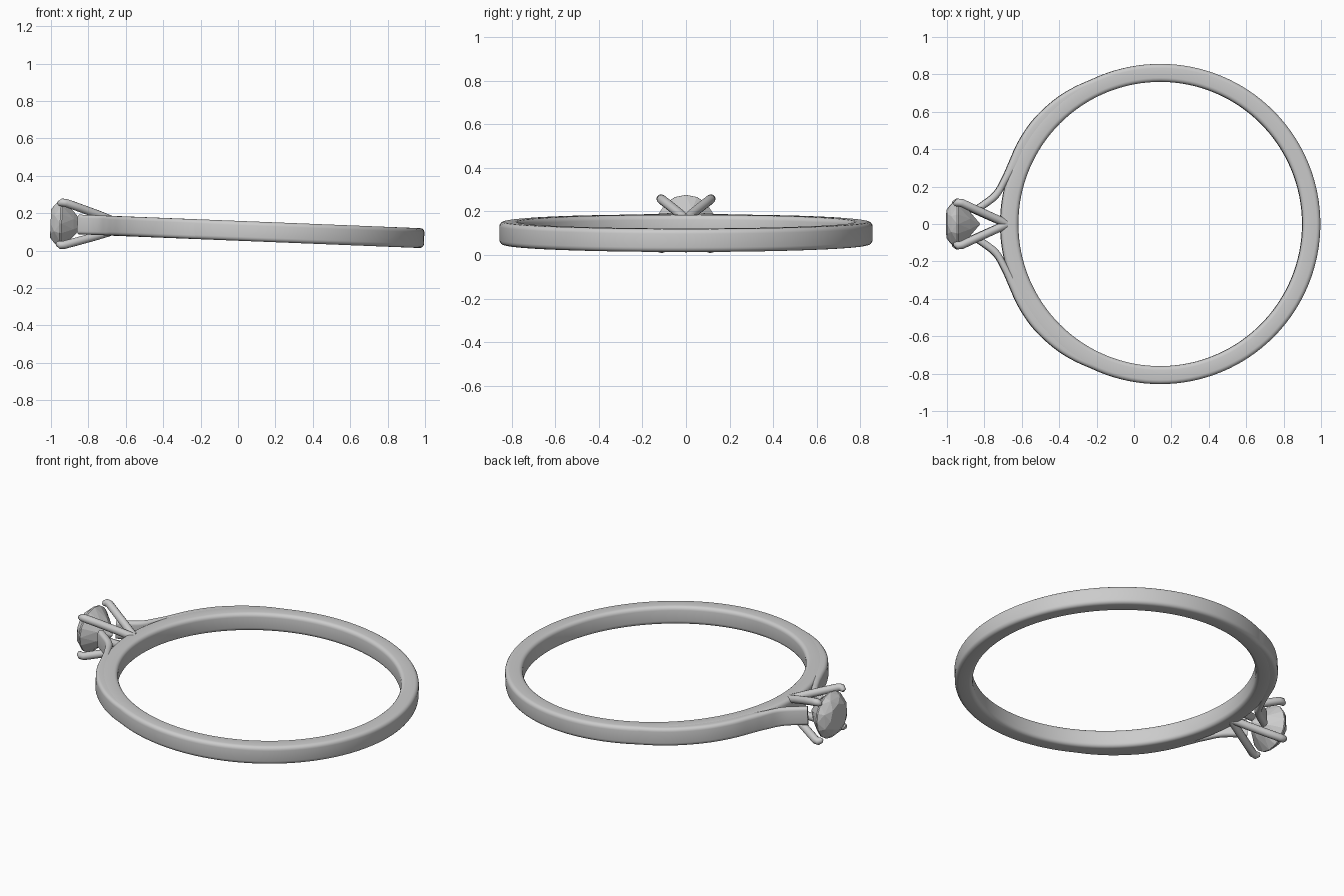
import bpy, bmesh, math
from mathutils import Vector, Euler

if "Cube" in bpy.data.objects:
    bpy.data.objects.remove(bpy.data.objects["Cube"])

CENTRE = Vector((0.14, 0, 0.1))   # middle of the band
TILT = Euler((0, 0.04, 0))        # whole ring leans slightly, head end up


def place(obj):
    obj.location, obj.rotation_euler = CENTRE, TILT
    bpy.context.collection.objects.link(obj)
    bpy.context.view_layer.objects.active = obj
    return obj


def smooth(obj, angle=40):
    bpy.ops.object.select_all(action='DESELECT')
    obj.select_set(True)
    bpy.context.view_layer.objects.active = obj
    bpy.ops.object.shade_smooth_by_angle(angle=math.radians(angle))


def mesh_object(name, bm):
    bmesh.ops.recalc_face_normals(bm, faces=bm.faces)
    me = bpy.data.meshes.new(name)
    bm.to_mesh(me)
    bm.free()
    return place(bpy.data.objects.new(name, me))


def mirror(obj, y, z):
    m = obj.modifiers.new("Mirror", 'MIRROR')
    m.use_axis = (False, y, z)
    m.use_mirror_merge = False


def spline(pts, steps=6):
    """Catmull-Rom through plan points"""
    p = [Vector(q) for q in pts]
    p = [2 * p[0] - p[1]] + p + [2 * p[-1] - p[-2]]
    out = []
    for i in range(1, len(p) - 2):
        a, b, c, d = p[i - 1:i + 3]
        for s in range(steps):
            t = s / steps
            out.append(0.5 * (2 * b + (c - a) * t + (2 * a - 5 * b + 4 * c - d) * t * t
                              + (3 * b - a - 3 * c + d) * t ** 3))
    return out + [p[-2]]


def loft(name, inner, outer, half, round_max, closed):
    """Rounded-rectangle section swept between an inner and an outer plan line"""
    bm = bmesh.new()
    rings = []
    for a, b in zip(inner, outer):
        width = (b - a).length
        u = (b - a) / width
        r = min(round_max, width * 0.45)
        ring = []
        for cx, cz, start in ((width - r, half - r, 0), (r, half - r, 90),
                              (r, -half + r, 180), (width - r, -half + r, 270)):
            for k in range(5):
                t = math.radians(start + 22.5 * k)
                q = a + u * (cx + r * math.cos(t))
                ring.append(bm.verts.new((q.x, q.y, cz + r * math.sin(t))))
        rings.append(ring)
    n = len(rings[0])
    for i in range(len(rings) if closed else len(rings) - 1):
        r0, r1 = rings[i], rings[(i + 1) % len(rings)]
        for k in range(n):
            bm.faces.new((r0[k], r0[(k + 1) % n], r1[(k + 1) % n], r1[k]))
    if not closed:
        bm.faces.new(rings[0])
        bm.faces.new(rings[-1])
    return mesh_object(name, bm)


# Band
def circle(r, n=128):
    return [Vector((r * math.cos(2 * math.pi * i / n), r * math.sin(2 * math.pi * i / n)))
            for i in range(n)]


smooth(loft("band", circle(0.76), circle(0.856), 0.053, 0.022, True))

# Flared shoulders that split off the band and hold the head
outer = [(-0.34, 0.784), (-0.46, 0.732), (-0.57, 0.662), (-0.68, 0.558), (-0.76, 0.44),
         (-0.81, 0.33), (-0.848, 0.245), (-0.897, 0.165), (-1.0, 0.088)]
inner = [(-0.31, 0.725), (-0.42, 0.67), (-0.52, 0.60), (-0.62, 0.503), (-0.70, 0.40),
         (-0.765, 0.30), (-0.818, 0.222), (-0.872, 0.135), (-0.98, 0.055)]
shoulders = loft("shoulders", spline(inner), spline(outer), 0.0525, 0.02, False)
mirror(shoulders, True, False)
smooth(shoulders)

# Four prongs, meeting in pairs on the band
cu = bpy.data.curves.new("prongs", 'CURVE')
cu.dimensions = '3D'
cu.bevel_depth, cu.bevel_resolution, cu.use_fill_caps = 0.022, 4, True
path = [(-0.825, 0.004, 0.034, 1.0), (-0.90, 0.037, 0.06, 1.0), (-1.0, 0.082, 0.092, 1.0),
        (-1.065, 0.112, 0.112, 1.0), (-1.085, 0.115, 0.114, 0.95), (-1.098, 0.108, 0.107, 0.75),
        (-1.104, 0.102, 0.101, 0.3)]
sp = cu.splines.new('POLY')
sp.points.add(len(path) - 1)
for pt, (x, y, z, r) in zip(sp.points, path):
    pt.co, pt.radius = (x, y, z, 1), r
sp.use_smooth = True
mirror(place(bpy.data.objects.new("prongs", cu)), True, True)

# Brilliant-cut stone, table facing -x
bm = bmesh.new()
for x, r, n, turn in ((-1.143, 0.076, 8, 0), (-1.122, 0.11, 8, 0.5), (-1.092, 0.132, 16, 0),
                      (-1.084, 0.132, 16, 0), (-1.02, 0.072, 8, 0.5), (-0.965, 0.003, 8, 0)):
    for i in range(n):
        t = 2 * math.pi * (i + turn) / n
        bm.verts.new((x, r * math.cos(t), r * math.sin(t)))
bmesh.ops.convex_hull(bm, input=bm.verts)
bmesh.ops.dissolve_limit(bm, angle_limit=0.01, verts=bm.verts, edges=bm.edges)
mesh_object("stone", bm)
